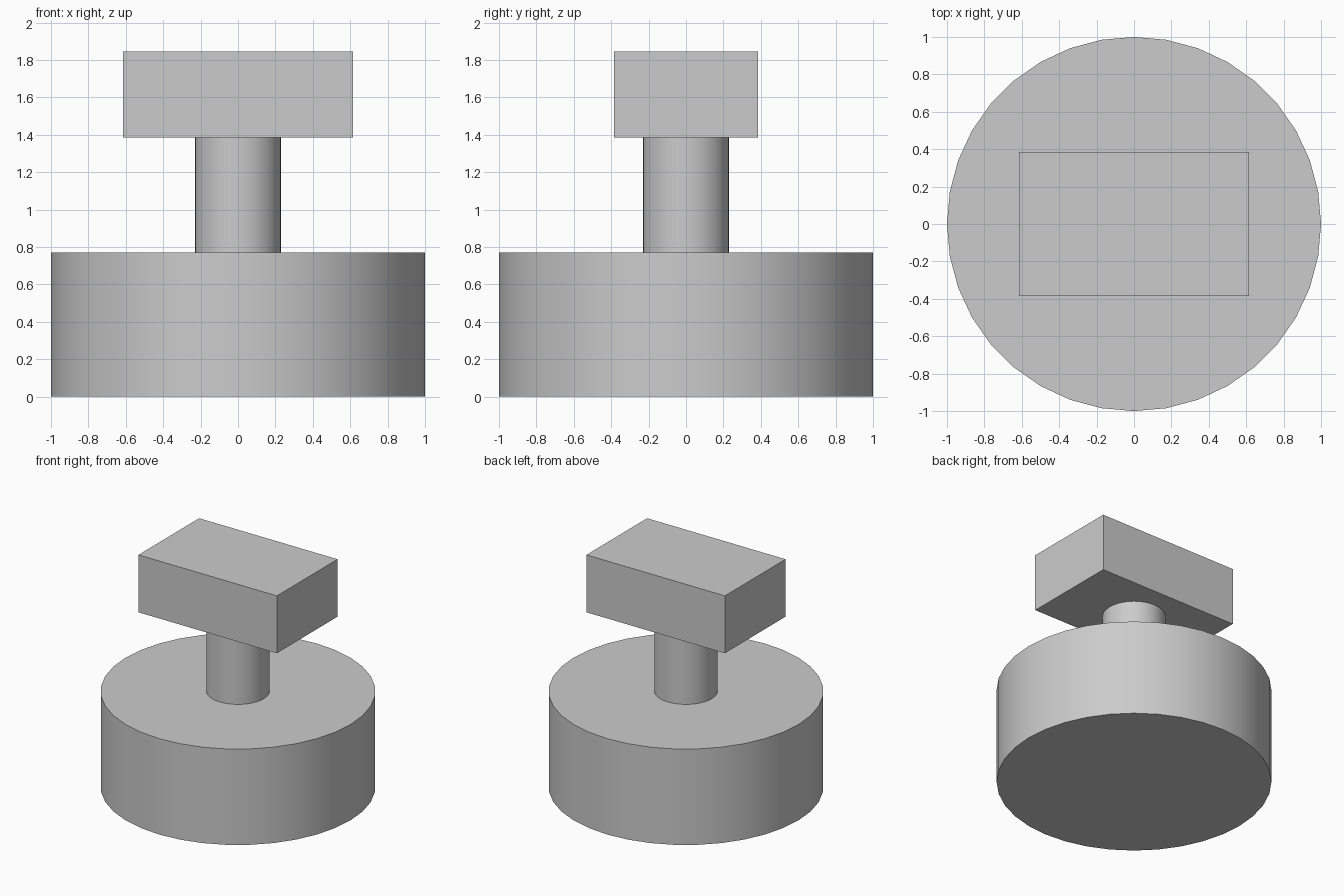
import bpy
import math

cube = bpy.data.objects.get("Cube")
if cube:
    bpy.data.objects.remove(cube, do_unlink=True)

# Single grey finish
GREY = (0.6, 0.6, 0.6, 1.0)
grey = bpy.data.materials.new("plain_grey")
grey.use_nodes = True
grey.diffuse_color = GREY
grey.node_tree.nodes["Principled BSDF"].inputs["Base Color"].default_value = GREY

# Key heights
BASE_TOP, STEM_TOP, HEAD_TOP = 0.77, 1.385, 1.846


def finish(name):
    obj = bpy.context.object
    obj.name = obj.data.name = name
    obj.data.materials.append(grey)
    return obj


def cylinder(name, radius, bottom, top):
    bpy.ops.mesh.primitive_cylinder_add(
        vertices=36, radius=radius, depth=top - bottom,
        location=(0, 0, (bottom + top) / 2))
    bpy.ops.object.shade_smooth_by_angle(angle=math.radians(30))
    return finish(name)


def box(name, width, depth, bottom, top):
    bpy.ops.mesh.primitive_cube_add(size=1, location=(0, 0, (bottom + top) / 2))
    bpy.context.object.scale = (width, depth, top - bottom)
    bpy.ops.object.transform_apply(location=False, rotation=False, scale=True)
    return finish(name)


# Wide round base, slim stem and rectangular head
cylinder("base", 1.0, 0, BASE_TOP)
cylinder("stem", 0.23, BASE_TOP, STEM_TOP)
box("head", 1.23, 0.77, STEM_TOP, HEAD_TOP)
